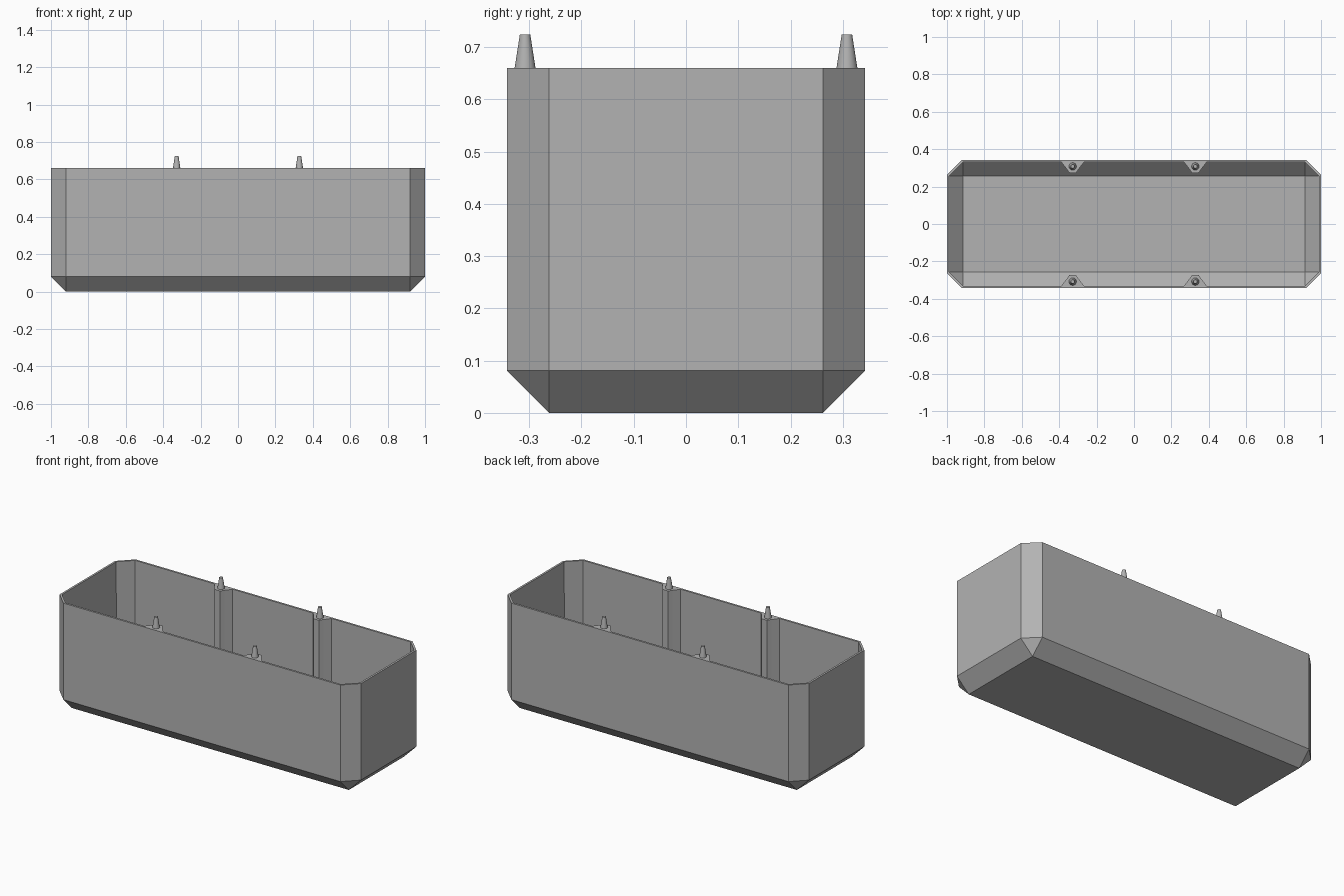
import bpy, bmesh

cube = bpy.data.objects.get("Cube")
if cube:
    bpy.data.objects.remove(cube, do_unlink=True)

HX, HY, H = 1.0, 0.343, 0.66
CHAMFER, WALL = 0.081, 0.012
POST_X = 0.328

grey = bpy.data.materials.new("grey")
grey.use_nodes = True
grey.diffuse_color = (0.45, 0.45, 0.45, 1)
grey.node_tree.nodes["Principled BSDF"].inputs["Base Color"].default_value = (0.45, 0.45, 0.45, 1)


def finish(name, bm):
    bmesh.ops.recalc_face_normals(bm, faces=bm.faces)
    mesh = bpy.data.meshes.new(name)
    bm.to_mesh(mesh)
    bm.free()
    mesh.materials.append(grey)
    obj = bpy.data.objects.new(name, mesh)
    bpy.context.collection.objects.link(obj)
    return obj


# Planter shell: chamfered box, open on top, given wall thickness
bm = bmesh.new()
bmesh.ops.create_cube(bm, size=1)
for v in bm.verts:
    v.co = (v.co.x * 2 * HX, v.co.y * 2 * HY, (v.co.z + 0.5) * H)
edges = [e for e in bm.edges if min(v.co.z for v in e.verts) < 0.01]
bmesh.ops.bevel(bm, geom=edges, offset=CHAMFER, segments=1, affect='EDGES')
top = [f for f in bm.faces if all(v.co.z > H - 0.001 for v in f.verts)]
bmesh.ops.delete(bm, geom=top, context='FACES')
shell = finish("planter_shell", bm)
solid = shell.modifiers.new("wall", 'SOLIDIFY')
solid.thickness = WALL
solid.offset = -1
solid.use_even_offset = True


# Inner post: extruded plan, its foot following the sloped lower wall
def post(name, x, side):
    plan = [(-0.064, 0.335), (-0.033, 0.295), (-0.018, 0.273),
            (0.018, 0.273), (0.033, 0.295), (0.064, 0.335)]
    bm = bmesh.new()
    foot = [bm.verts.new((x + px, side * py, max(0.008, py - HY + CHAMFER + 0.008)))
            for px, py in plan]
    head = [bm.verts.new((x + px, side * py, H)) for px, py in plan]
    bm.faces.new(foot)
    bm.faces.new(head)
    for i in range(len(plan)):
        j = (i + 1) % len(plan)
        bm.faces.new((foot[i], foot[j], head[j], head[i]))
    finish(name, bm)


# Tapered locating pin on top of a post
def pin(name, x, side):
    bm = bmesh.new()
    bmesh.ops.create_cone(bm, cap_ends=True, segments=32,
                          radius1=0.02, radius2=0.01, depth=0.064)
    bmesh.ops.translate(bm, verts=bm.verts, vec=(x, side * 0.308, H + 0.032))
    obj = finish(name, bm)
    bpy.context.view_layer.objects.active = obj
    obj.select_set(True)
    bpy.ops.object.shade_smooth_by_angle()
    obj.select_set(False)


for y_name, side in (("front", -1), ("back", 1)):
    for x_name, x in (("right", -POST_X), ("left", POST_X)):
        post(f"{y_name}_{x_name}_post", x, side)
        pin(f"{y_name}_{x_name}_pin", x, side)
